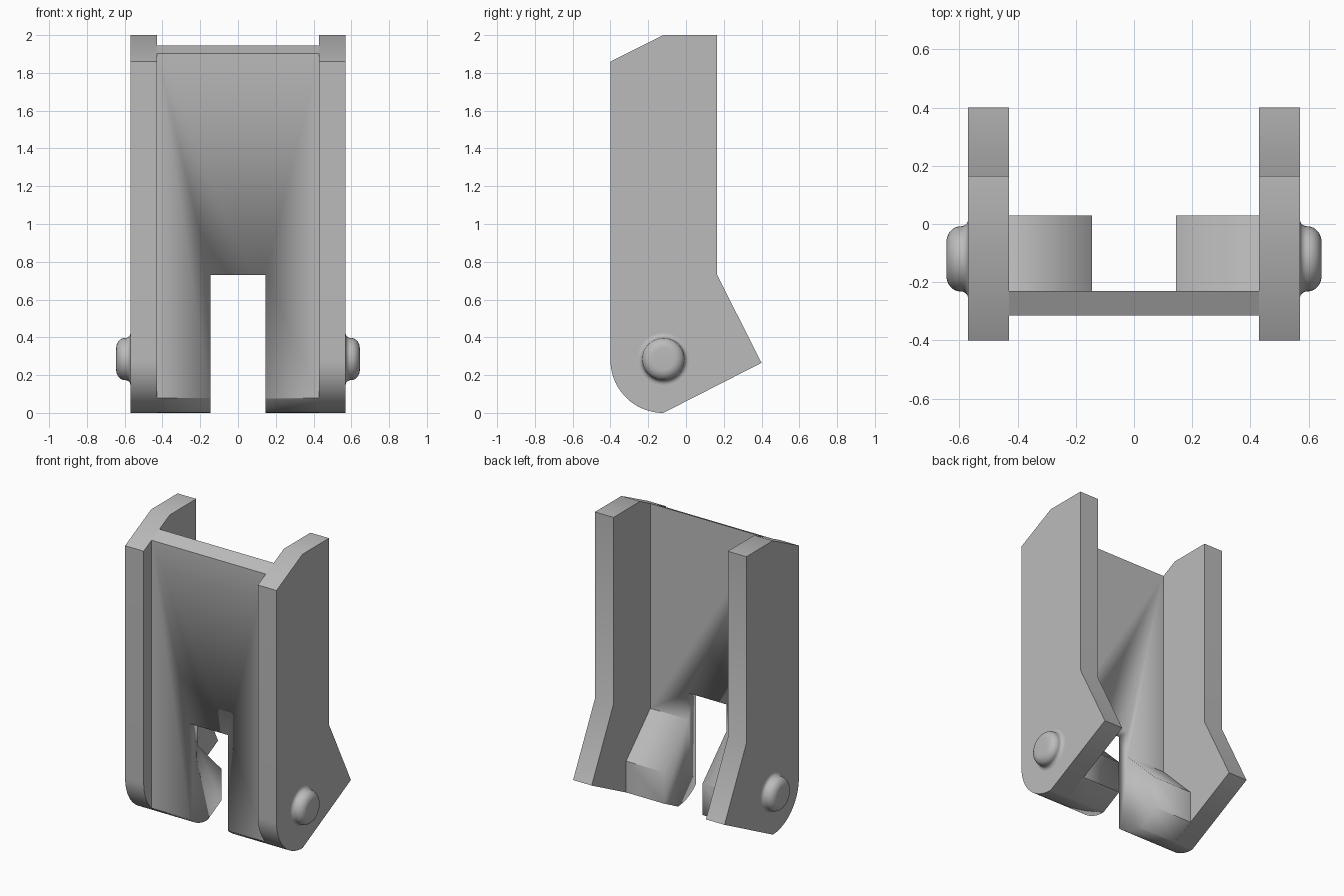
import bpy, bmesh, math
from mathutils import Matrix

cube = bpy.data.objects.get("Cube")
if cube:
    bpy.data.objects.remove(cube, do_unlink=True)

grey = bpy.data.materials.new("plain grey")
grey.use_nodes = True
GREY = (0.5, 0.5, 0.5, 1)
grey.diffuse_color = GREY
grey.node_tree.nodes["Principled BSDF"].inputs["Base Color"].default_value = GREY

PIVOT_Y, PIVOT_Z, RADIUS = -0.12, 0.28, 0.28


def finish(name, bm, angle=30):
    bmesh.ops.recalc_face_normals(bm, faces=bm.faces)
    mesh = bpy.data.meshes.new(name)
    bm.to_mesh(mesh)
    bm.free()
    mesh.materials.append(grey)
    ob = bpy.data.objects.new(name, mesh)
    bpy.context.collection.objects.link(ob)
    bpy.ops.object.select_all(action='DESELECT')
    ob.select_set(True)
    bpy.context.view_layer.objects.active = ob
    bpy.ops.object.shade_smooth_by_angle(angle=math.radians(angle))
    return ob


def extrude_x(name, profile, x0, x1):
    """Extrude a (y, z) outline from x0 to x1."""
    bm = bmesh.new()
    face = bm.faces.new([bm.verts.new((x0, y, z)) for y, z in profile])
    ext = bmesh.ops.extrude_face_region(bm, geom=[face])
    moved = [v for v in ext["geom"] if isinstance(v, bmesh.types.BMVert)]
    bmesh.ops.translate(bm, verts=moved, vec=(x1 - x0, 0, 0))
    return finish(name, bm)


def foot_arc(y_start, steps=20):
    """Rounded foot, from the front face down to the lowest point."""
    a0 = math.acos((y_start - PIVOT_Y) / RADIUS)
    return [(PIVOT_Y + RADIUS * math.cos(a), PIVOT_Z - RADIUS * math.sin(a))
            for a in (a0 + (math.pi / 2 - a0) * i / steps for i in range(steps + 1))]


# Side plates
side = foot_arc(-0.4) + [(0.4, 0.265), (0.165, 0.73), (0.165, 2), (-0.12, 2), (-0.4, 1.86)]
for name, s in (("left", 1), ("right", -1)):
    extrude_x(name + "_side_plate", side, s * 0.43, s * 0.57)

# Web panel with wedge feet behind it, slotted in the middle
web = foot_arc(-0.315) + [(0.03, 0.077), (0.03, 0.29), (-0.23, 0.55), (-0.23, 1.945), (-0.315, 1.902)]
panel = extrude_x("web_panel", web, -0.43, 0.43)
slot = extrude_x("slot_cutter", [(-1, -1), (1, -1), (1, 0.73), (-1, 0.73)], -0.145, 0.145)
slot.hide_render = True
cut = panel.modifiers.new("slot", 'BOOLEAN')
cut.operation = 'DIFFERENCE'
cut.solver = 'EXACT'
cut.object = slot
bpy.context.view_layer.objects.active = panel
bpy.ops.object.modifier_apply(modifier=cut.name)
bpy.data.objects.remove(slot, do_unlink=True)

# Rivet heads: flared base, rounded rim, flat end
outline = [(0.137, 0.565), (0.137, 0.57)]
for i in range(1, 7):
    a = math.pi / 2 * i / 6
    outline.append((0.137 - 0.025 * math.sin(a), 0.595 - 0.025 * math.cos(a)))
for i in range(9):
    a = math.pi / 2 * i / 8
    outline.append((0.057 + 0.055 * math.cos(a), 0.597 + 0.048 * math.sin(a)))
outline.append((0, 0.645))
for name, s in (("left", 1), ("right", -1)):
    bm = bmesh.new()
    verts = [bm.verts.new((s * x, PIVOT_Y + r, PIVOT_Z + 0.005)) for r, x in outline]
    edges = [bm.edges.new(pair) for pair in zip(verts, verts[1:])]
    bmesh.ops.spin(bm, geom=verts + edges, cent=(0, PIVOT_Y, PIVOT_Z + 0.005),
                   axis=(1, 0, 0), angle=math.tau, steps=40)
    bmesh.ops.remove_doubles(bm, verts=bm.verts, dist=0.0005)
    finish(name + "_rivet", bm, 50)
